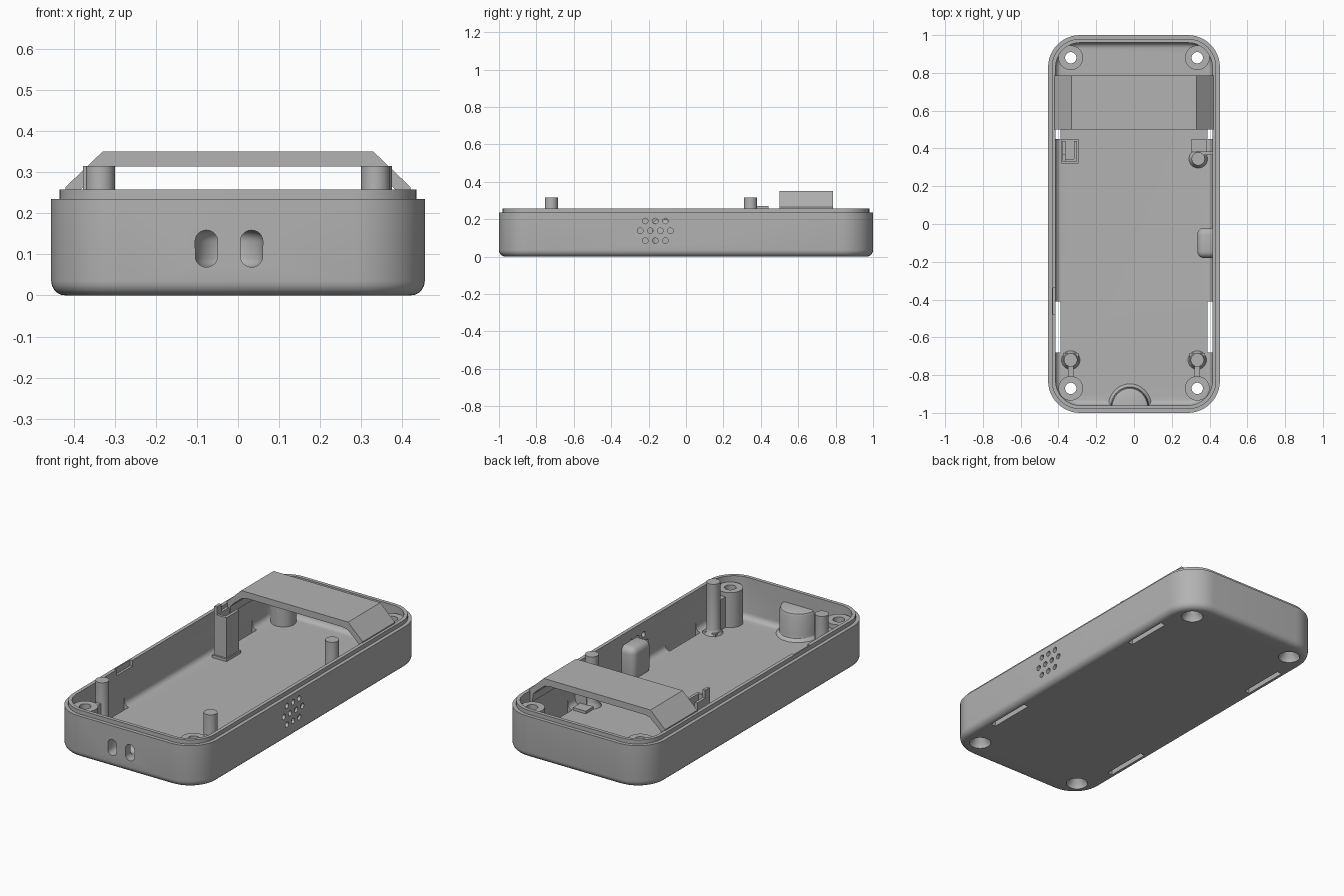
import bpy, bmesh
from math import sin, cos, pi, radians

cube = bpy.data.objects.get("Cube")
if cube:
    bpy.data.objects.remove(cube, do_unlink=True)

grey = bpy.data.materials.new("plain grey plastic")
grey.use_nodes = True
grey.diffuse_color = (0.45, 0.45, 0.45, 1)
grey.node_tree.nodes["Principled BSDF"].inputs["Base Color"].default_value = (0.45, 0.45, 0.45, 1)


def loft(name, rings):
    """Closed solid through a list of equally long point rings."""
    bm = bmesh.new()
    loops = [[bm.verts.new(p) for p in ring] for ring in rings]
    n = len(loops[0])
    for a, b in zip(loops, loops[1:]):
        for i in range(n):
            j = (i + 1) % n
            bm.faces.new((a[i], a[j], b[j], b[i]))
    bm.faces.new(loops[0])
    bm.faces.new(loops[-1])
    bmesh.ops.recalc_face_normals(bm, faces=bm.faces)
    mesh = bpy.data.meshes.new(name)
    bm.to_mesh(mesh)
    bm.free()
    mesh.materials.append(grey)
    obj = bpy.data.objects.new(name, mesh)
    bpy.context.collection.objects.link(obj)
    return obj


def rounded_rect(hx, hy, r, z, seg=12):
    pts = []
    for q, (sx, sy) in enumerate(((1, 1), (-1, 1), (-1, -1), (1, -1))):
        for k in range(seg + 1):
            a = (q + k / seg) * pi / 2
            pts.append((sx * (hx - r) + r * cos(a), sy * (hy - r) + r * sin(a), z))
    return pts


def turned(name, x, y, profile, seg=32):
    return loft(name, [[(x + r * cos(2 * pi * i / seg), y + r * sin(2 * pi * i / seg), z)
                        for i in range(seg)] for r, z in profile])


def box(name, x0, x1, y0, y1, z0, z1):
    return loft(name, [[(x0, y0, z), (x1, y0, z), (x1, y1, z), (x0, y1, z)] for z in (z0, z1)])


def activate(obj):
    bpy.ops.object.select_all(action='DESELECT')
    obj.select_set(True)
    bpy.context.view_layer.objects.active = obj


def cut(obj, cutters):
    activate(obj)
    for c in cutters:
        mod = obj.modifiers.new("cut", 'BOOLEAN')
        mod.operation, mod.solver, mod.object = 'DIFFERENCE', 'EXACT', c
        bpy.ops.object.modifier_apply(modifier=mod.name)


def soften(obj, width):
    activate(obj)
    mod = obj.modifiers.new("round", 'BEVEL')
    mod.width, mod.segments = width, 5
    bpy.ops.object.modifier_apply(modifier=mod.name)


# Tray shell: rounded outside bottom edge, stepped rim, hollow inside
def shell_ring(inset, z):
    return rounded_rect(0.455 - inset, 1 - inset, 0.17 - inset, z)


steps = [k * pi / 10 for k in range(6)]
rings = [shell_ring(0.035 * (1 - sin(a)), 0.035 * (1 - cos(a))) for a in steps]
rings += [shell_ring(0, 0.235), shell_ring(0.02, 0.235), shell_ring(0.02, 0.258), shell_ring(0.04, 0.258)]
rings += [shell_ring(0.04 + 0.03 * (1 - cos(a)), 0.06 - 0.03 * sin(a)) for a in steps]
shell = loft("tray_shell", rings)

cutters, screws = [], []
parts = [shell]

# Screw bosses with countersunk through holes
for x in (-0.335, 0.335):
    for y in (-0.87, 0.88):
        hole = turned("screw_cutter", x, y, [(0.058, -0.01), (0.055, 0.012), (0.03, 0.05), (0.03, 0.3)])
        boss = turned("screw_boss", x, y, [(0.065, 0.012), (0.065, 0.225)])
        cut(boss, [hole])
        screws.append(hole)
        parts.append(boss)

# Narrow floor slots beside the long walls
for s in (-1, 1):
    for y in (-0.68, 0.45):
        a, b = sorted((s * 0.388, s * 0.418))
        cutters.append(box("floor_slot_cutter", a, b, y, y + 0.27, -0.02, 0.075))

# Vent holes in the side wall
for z, count in ((0.19, 3), (0.138, 4), (0.085, 3)):
    for i in range(count):
        y = -0.164 + (i - (count - 1) / 2) * 0.054
        cutters.append(loft("vent_cutter", [[(x, y + 0.015 * cos(k * pi / 8), z + 0.015 * sin(k * pi / 8))
                                             for k in range(16)] for x in (0.38, 0.5)]))

# Shallow notch inside the rim of the other wall
cutters.append(box("rim_notch_cutter", -0.428, -0.40, -0.48, -0.34, 0.225, 0.3))


# Cord loop: an upright slot section swept around a half circle
def slot_ring(x, y, ux, uy):
    pts = []
    for k in range(24):
        a = 2 * pi * k / 24
        lift = 0.0175 if sin(a) >= -1e-6 and k < 13 else -0.0175
        pts.append((x + ux * 0.0275 * cos(a), y + uy * 0.0275 * cos(a), 0.114 + lift + 0.0275 * sin(a)))
    return pts


cx, cy, loop_r = -0.022, -0.965, 0.055
path = [slot_ring(cx - loop_r, -1.03, -1, 0)]
for k in range(13):
    a = pi - k * pi / 12
    path.append(slot_ring(cx + loop_r * cos(a), cy + loop_r * sin(a), cos(a), sin(a)))
path.append(slot_ring(cx + loop_r, -1.03, 1, 0))
tunnel = loft("cord_tunnel_cutter", path)
cutters.append(tunnel)


def half_disc(r, z):
    return [(cx + r * cos(k * pi / 20), -0.975 + r * 1.1 * sin(k * pi / 20), z) for k in range(21)]


housing = loft("cord_loop_housing", [half_disc(r, z) for r, z in (
    (0.125, 0.02), (0.115, 0.033), (0.103, 0.045), (0.1, 0.06), (0.1, 0.165), (0.095, 0.178), (0.085, 0.183))])
cut(housing, [tunnel])
parts.append(housing)
cut(shell, cutters + screws)

# Locating pegs with flared feet
for x, y in ((-0.335, -0.72), (0.335, -0.72), (0.34, 0.345)):
    parts.append(turned("locating_peg", x, y, [(0.052, 0.02), (0.048, 0.034), (0.039, 0.045),
                                              (0.035, 0.06), (0.035, 0.315)]))
for x in (-0.335, 0.335):
    parts.append(box("peg_web", x - 0.015, x + 0.015, -0.83, -0.73, 0.02, 0.2))
    parts.append(box("peg_foot", x - 0.04, x + 0.04, -0.73, -0.682, 0.02, 0.045))
parts.append(box("peg_web", 0.345, 0.42, 0.365, 0.385, 0.02, 0.2))
parts.append(box("peg_foot", 0.305, 0.385, 0.38, 0.449, 0.02, 0.045))

# Upright bracket near the wall
parts.append(box("bracket_foot", -0.385, -0.295, 0.32, 0.449, 0.02, 0.045))
parts.append(box("bracket_front", -0.378, -0.302, 0.33, 0.345, 0.02, 0.27))
for x in (-0.378, -0.318):
    parts.append(box("bracket_side", x, x + 0.016, 0.33, 0.44, 0.02, 0.27))
parts.append(box("bracket_tip", -0.378, -0.362, 0.33, 0.37, 0.25, 0.315))

# Rounded pocket bulging in from the side wall
pocket = box("wall_pocket", 0.335, 0.44, -0.18, -0.02, 0.012, 0.2)
soften(pocket, 0.035)
parts.append(pocket)

# Angled bridge across the back of the tray
outer = [(0.33, 0.35), (0.42, 0.264), (0.42, 0.2), (0.4, 0.2), (0.395, 0.245),
         (0.375, 0.266), (0.325, 0.308), (0.295, 0.314)]
arch = outer + [(-x, z) for x, z in reversed(outer)]
parts.append(loft("bridge", [[(x, y, z) for x, z in arch] for y in (0.5, 0.785)]))

for c in cutters + screws:
    bpy.data.objects.remove(c, do_unlink=True)
for p in parts:
    activate(p)
    bpy.ops.object.shade_smooth_by_angle(angle=radians(30))
